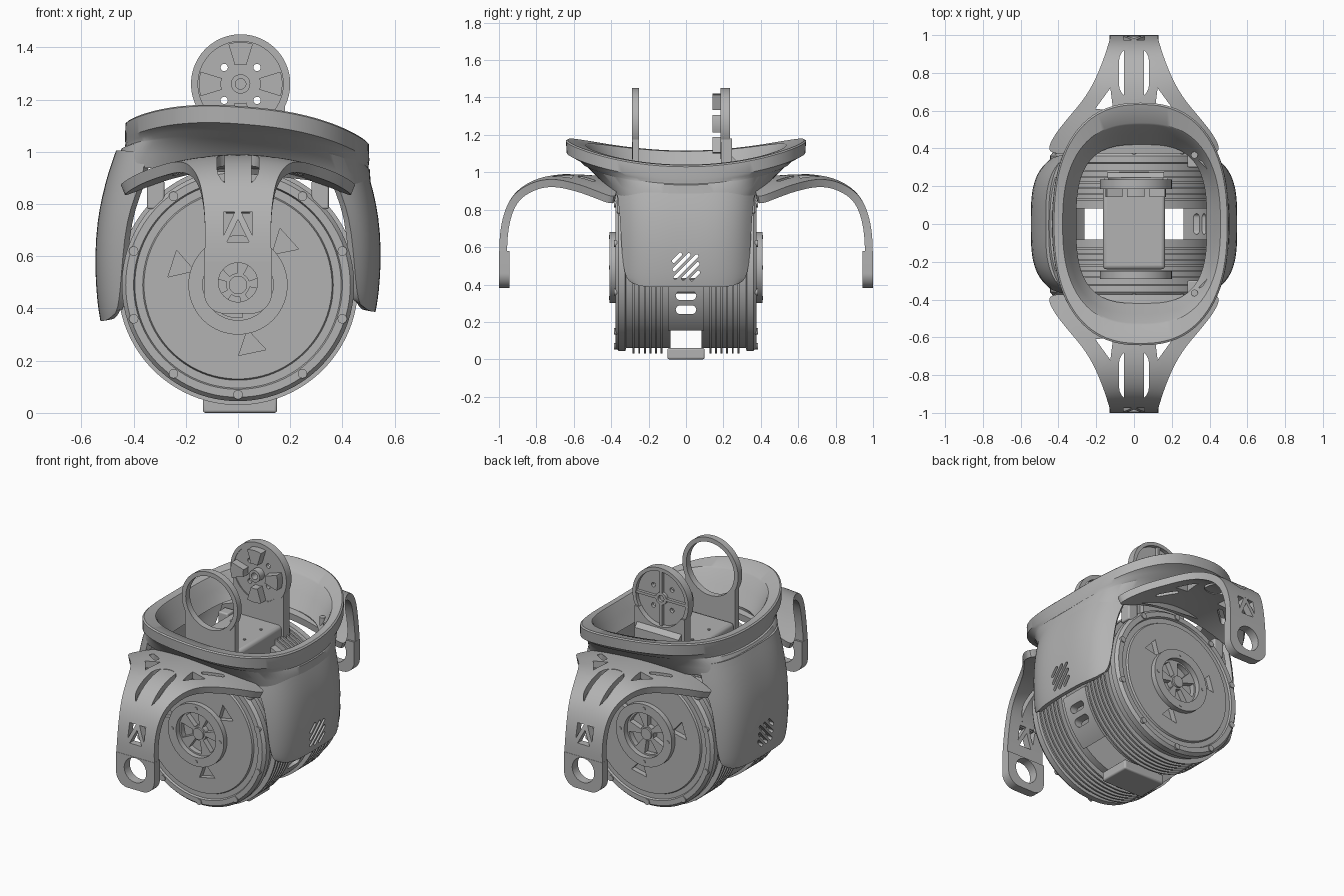
import bpy, bmesh
from math import sin, cos, pi, radians, copysign

if "Cube" in bpy.data.objects:
    bpy.data.objects.remove(bpy.data.objects["Cube"])

GREY = bpy.data.materials.new("machined_grey")
GREY.use_nodes = True
GREY.diffuse_color = (0.45, 0.45, 0.45, 1)
GREY.node_tree.nodes["Principled BSDF"].inputs["Base Color"].default_value = (0.45, 0.45, 0.45, 1)
HUB_Z = 0.49


# ---------- helpers ----------
def activate(ob):
    bpy.ops.object.select_all(action='DESELECT')
    ob.select_set(True)
    bpy.context.view_layer.objects.active = ob


def smooth(ob):
    activate(ob)
    bpy.ops.object.shade_smooth_by_angle(angle=radians(32))


def finish(name, bm):
    bmesh.ops.remove_doubles(bm, verts=bm.verts, dist=1e-5)
    bmesh.ops.recalc_face_normals(bm, faces=bm.faces)
    me = bpy.data.meshes.new(name)
    bm.to_mesh(me)
    bm.free()
    me.materials.append(GREY)
    ob = bpy.data.objects.new(name, me)
    bpy.context.collection.objects.link(ob)
    smooth(ob)
    return ob


def grid(name, rows, wrap_u=False, wrap_v=False):
    """Skin a list of rows of points."""
    bm = bmesh.new()
    vs = [[bm.verts.new(p) for p in row] for row in rows]
    n, m = len(vs), len(vs[0])
    for i in range(n if wrap_v else n - 1):
        for j in range(m if wrap_u else m - 1):
            a, b = vs[i], vs[(i + 1) % n]
            k = (j + 1) % m
            bm.faces.new((a[j], a[k], b[k], b[j]))
    return finish(name, bm)


def lathe(name, profile, x=0, z=HUB_Z, segs=96, closed=False):
    """Turn (radius, y) points around an axis along y."""
    rows = [[(x + r * cos(2 * pi * i / segs), y, z + r * sin(2 * pi * i / segs))
             for i in range(segs)] for r, y in profile]
    return grid(name, rows, True, closed)


def tube(name, r0, r1, y0, y1, **kw):
    return lathe(name, [(r0, y0), (r1, y0), (r1, y1), (r0, y1)], closed=r0 > 0, **kw)


def prism(name, outline, axis, d0, d1):
    """Extrude a 2D outline along x, y or z."""
    place = {'x': lambda a, b, d: (d, a, b), 'y': lambda a, b, d: (a, d, b),
             'z': lambda a, b, d: (a, b, d)}[axis]
    bm = bmesh.new()
    lo = [bm.verts.new(place(a, b, d0)) for a, b in outline]
    hi = [bm.verts.new(place(a, b, d1)) for a, b in outline]
    bm.faces.new(lo)
    bm.faces.new(hi)
    for i in range(len(lo)):
        j = (i + 1) % len(lo)
        bm.faces.new((lo[i], lo[j], hi[j], hi[i]))
    return finish(name, bm)


def box(name, x0, x1, y0, y1, z0, z1, bevel=0.008):
    ob = prism(name, [(x0, y0), (x1, y0), (x1, y1), (x0, y1)], 'z', z0, z1)
    mod = ob.modifiers.new("bevel", 'BEVEL')
    mod.width, mod.segments = bevel, 3
    apply_all(ob)
    return ob


def slot(cx, cy, length, width, ang=0.0, n=10):
    """Rounded slot outline; equal length and width give a circle."""
    pts, h, r = [], (length - width) / 2, width / 2
    for side in (1, -1):
        for i in range(n + 1):
            t = -pi / 2 + pi * i / n
            px, py = side * (h + r * cos(t)), side * r * sin(t)
            pts.append((cx + px * cos(ang) - py * sin(ang), cy + px * sin(ang) + py * cos(ang)))
    return pts if h > 1e-6 else pts[:n] + pts[n + 1:-1]


def arc(r, a0, a1, cx=0, cz=HUB_Z, n=14):
    angles = [radians(a0 + (a1 - a0) * i / n) for i in range(n + 1)]
    return [(cx + r * cos(t), cz + r * sin(t)) for t in angles]


def sector(r0, r1, a0, a1, cx=0, cz=HUB_Z):
    return arc(r1, a0, a1, cx, cz) + arc(r0, a1, a0, cx, cz)


def apply_all(ob):
    activate(ob)
    for mod in list(ob.modifiers):
        bpy.ops.object.modifier_apply(modifier=mod.name)
    smooth(ob)


def cut(ob, cutters):
    for c in cutters:
        c.hide_render = True
        mod = ob.modifiers.new("cut", 'BOOLEAN')
        mod.operation, mod.solver, mod.object = 'DIFFERENCE', 'EXACT', c
    apply_all(ob)
    for c in cutters:
        bpy.data.objects.remove(c)


def turned_copy(ob, name):
    other = bpy.data.objects.new(name, ob.data)
    other.rotation_euler.z = pi
    bpy.context.collection.objects.link(other)


# ---------- finned drum, one half per end ----------
profile = [(0, 0.082), (0.43, 0.082)]
for k in range(6):
    y = 0.13 + 0.03 * k
    profile += [(0.43, y - 0.005), (0.46, y - 0.005), (0.46, y + 0.005), (0.43, y + 0.005)]
profile += [(0.43, 0.32), (0.445, 0.325), (0.445, 0.36), (0.43, 0.378), (0.4, 0.378),
            (0.395, 0.366), (0.365, 0.366), (0.36, 0.378), (0, 0.378)]
for s, end in ((-1, "front"), (1, "back")):
    drum = lathe(end + "_drum", [(r, s * y) for r, y in profile])
    d0, d1 = sorted((s * 0.345, s * 0.42))
    cutters = []
    for a in (42, 162, 282):
        t = radians(a)
        tri = [(0.27 * cos(t + q), HUB_Z + 0.27 * sin(t + q)) for q in (-0.2, 0.2)]
        tri.append((0.175 * cos(t), HUB_Z + 0.175 * sin(t)))
        cutters.append(prism("pocket", tri, 'y', d0, d1))
    for a in range(20, 380, 72):
        cutters.append(prism("hub_pocket", sector(0.045, 0.125, a, a + 42), 'y', d0, d1))
    cut(drum, cutters)
    tube(end + "_hub_ring", 0.135, 0.19, s * 0.37, s * 0.41)
    tube(end + "_hub_boss", 0, 0.035, s * 0.37, s * 0.39, segs=32)
    for k in range(10):
        t = radians(18 + 36 * k)
        tube(end + "_flange_bolt", 0, 0.018, s * 0.36, s * 0.384, segs=16,
             x=0.42 * cos(t), z=HUB_Z + 0.42 * sin(t))
    for k in range(4):
        t = radians(90 * k)
        tube(end + "_hub_bolt", 0, 0.011, s * 0.4, s * 0.413, segs=12,
             x=0.163 * cos(t), z=HUB_Z + 0.163 * sin(t))
    for x in (-0.315, 0.315):
        b0, b1 = sorted((s * 0.3, s * 0.37))
        box(end + "_mount_tab", x - 0.033, x + 0.033, b0, b1, 0.78, 0.89)

# ---------- side brackets and foot ----------
bracket = prism("left_bracket", sector(0.4, 0.445, -49, -8), 'y', -0.095, 0.095)
cut(bracket, [prism("window", slot(0, z, 0.11, 0.045), 'x', 0.2, 0.6) for z in (0.265, 0.34)])
turned_copy(bracket, "right_bracket")
box("foot", -0.135, 0.15, -0.1, 0.1, 0, 0.06, 0.01)

# ---------- upper ring of the shell ----------
def rim_z(x, y):
    return 1.08 - 0.085 * x + 0.24 * y * y


def shell_row(cx, ax, ay, dz, e, n=128):
    row = []
    for i in range(n):
        c, s = cos(2 * pi * i / n), sin(2 * pi * i / n)
        x = cx + ax * copysign(abs(c) ** (2 / e), c)
        y = ay * copysign(abs(s) ** (2 / e), s)
        row.append((x, y, rim_z(x, y) + dz))
    return row


grid("collar_shell", [shell_row(*r) for r in (
    (0.04, 0.345, 0.42, -0.14, 3), (0.04, 0.385, 0.475, -0.07, 2.8), (0.04, 0.413, 0.525, -0.008, 2.5),
    (0.04, 0.418, 0.535, 0, 2.5), (0.035, 0.458, 0.632, 0, 2.4), (0.035, 0.466, 0.642, -0.008, 2.4),
    (0.035, 0.468, 0.638, -0.07, 2.4), (0.035, 0.466, 0.575, -0.085, 2.5),
    (0.033, 0.467, 0.555, -0.10, 2.5), (0.03, 0.475, 0.535, -0.105, 2.5),
    (0.02, 0.488, 0.465, -0.155, 2.9), (0.01, 0.502, 0.42, -0.205, 3.2))], True, True)
for x in (-0.31, 0.32):
    for y in (-0.365, 0.365):
        top = rim_z(x, y) - 0.075
        prism("collar_bolt", slot(x, y, 0.036, 0.036), 'z', top - 0.1, top)

# ---------- side panels ----------
for s, side, drop in ((1, "left", 0), (-1, "right", 0.035)):
    rows = []
    for z, X, hw in ((1.0, 0.465, 0.35), (0.92, 0.495, 0.36), (0.84, 0.517, 0.35), (0.75, 0.536, 0.34),
                     (0.62, 0.546, 0.335), (0.5, 0.54, 0.325), (0.43, 0.532, 0.31), (0.39, 0.524, 0.29)):
        row = []
        for i in range(25):
            u = -1 + i / 12
            y = u * hw
            lift = 0.035 * abs(u) ** 10 if z < 0.4 else 0
            row.append((s * (X * (1 - (abs(y) / 0.405) ** 3.5) ** (1 / 3.5) - 0.012), y,
                        z + lift - drop * (1 - z) / 0.6))
        rows.append(row)
    panel = grid(side + "_panel", rows)
    panel.modifiers.new("round", 'SUBSURF').levels = 1
    solid = panel.modifiers.new("thick", 'SOLIDIFY')
    solid.thickness, solid.offset = 0.03, 0
    apply_all(panel)
    d0, d1 = sorted((s * 0.4, s * 0.65))
    cut(panel, [prism("vent", slot(k * 0.024, 0.495 - k * 0.024, length, 0.02, pi / 4), 'x', d0, d1)
                for k, length in ((-2, 0.07), (-1, 0.13), (0, 0.18), (1, 0.13), (2, 0.07))])

# ---------- curved arms at the front and back ----------
PATH = ((0.375, 0.955, 0.46, 0.115), (0.46, 0.962, 0.425, 0.09), (0.55, 0.968, 0.355, 0.06),
        (0.63, 0.970, 0.285, 0.04), (0.70, 0.969, 0.235, 0.025), (0.78, 0.954, 0.192, 0.015),
        (0.86, 0.915, 0.16, 0.01), (0.92, 0.855, 0.14, 0), (0.957, 0.77, 0.128, 0),
        (0.975, 0.67, 0.125, 0), (0.978, 0.58, 0.13, 0), (0.978, 0.46, 0.13, 0))


def strip(name, path, thick):
    ob = grid(name, [[(w * u / 4, -y, z - droop * (u / 4) ** 2) for u in range(-4, 5)]
                     for y, z, w, droop in path])
    ob.modifiers.new("round", 'SUBSURF').levels = 2
    m = ob.modifiers.new("thick", 'SOLIDIFY')
    m.thickness, m.offset = thick, 0
    apply_all(ob)
    return ob


arm = strip("front_arm", PATH, 0.042)
cutters = [prism("long_slot", slot(0, -0.80, 0.28, 0.16, pi / 2), 'z', 0.79, 1.1),
           prism("vent", [(-0.042, 0.655), (0.042, 0.655), (0, 0.74)], 'y', -1.1, -0.9),
           tube("eye", 0, 0.075, -1.1, -0.9, z=0.5, segs=48)]
for s in (-1, 1):
    cutters.append(prism("gusset", [(s * 0.11, -0.60), (s * 0.205, -0.61), (s * 0.125, -0.72)],
                         'z', 0.85, 1.1))
    cutters.append(prism("rib_slot", slot(s * 0.2, -0.53, 0.13, 0.03, s * 0.7), 'z', 0.8, 1.1))
    cutters.append(prism("side_vent", [(s * 0.055, 0.77), (s * 0.012, 0.77), (s * 0.055, 0.68)],
                         'y', -1.1, -0.9))
cut(arm, cutters)
link = strip("front_arm_link", [(y, z, 0.052, 0) for y, z, w, d in PATH[3:9]], 0.035)

# Thick end pad with a round eye
pad = prism("front_arm_pad", [(-0.13, 0.58)] + arc(0.08, 180, 270, -0.05, 0.46)
            + arc(0.08, 270, 360, 0.05, 0.46) + [(0.13, 0.58)], 'y', -1.0, -0.945)
cut(pad, [tube("eye", 0, 0.075, -1.1, -0.9, z=0.5, segs=48)])
for ob in (arm, link, pad):
    turned_copy(ob, ob.name.replace("front", "back"))

# ---------- inner cradle with ring and spoked disc ----------
box("cradle_body", -0.165, 0.165, -0.24, 0.24, 0.64, 0.98, 0.02)
for y in (-0.08, 0.08):
    for x in (-0.1, 0.1):
        prism("cradle_screw", slot(x, y, 0.018, 0.018), 'z', 0.97, 0.985)
CX, CZ = 0.01, 1.26
YOKE = [(CX - 0.17, 0.8), (CX + 0.17, 0.8), (CX + 0.17, 1.18)] + arc(0.166, 330, 210, CX, CZ) \
    + [(CX - 0.17, 1.18)]
tube("open_ring", 0.163, 0.19, -0.29, -0.25, x=CX, z=CZ)
prism("ring_yoke", YOKE, 'y', -0.285, -0.25)
tube("disc_rim", 0.168, 0.19, 0.185, 0.235, x=CX, z=CZ)
prism("disc_yoke", YOKE, 'y', 0.187, 0.245)
prism("disc_foot", [(0.2, 0.8), (0.278, 0.8), (0.272, 1.06), (0.24, 1.09), (0.2, 1.09)],
      'x', -0.14, 0.16)
web = tube("disc_web", 0, 0.17, 0.19, 0.212, x=CX, z=CZ)
cut(web, [tube("hole", 0, 0.014, 0.1, 0.3, x=CX + a, z=CZ + b, segs=16)
          for a in (-0.063, 0.063) for b in (-0.063, 0.063)])
tube("disc_hub", 0.02, 0.037, 0.145, 0.23, x=CX, z=CZ, segs=32)
for k in range(4):
    t = radians(90 * k)
    prism("disc_spoke", sector(0.075, 0.16, 90 * k - 17, 90 * k + 17, CX, CZ), 'y', 0.142, 0.195)
    prism("disc_rib", slot(CX + 0.1 * cos(t), CZ + 0.1 * sin(t), 0.15, 0.016, t), 'y', 0.205, 0.23)
